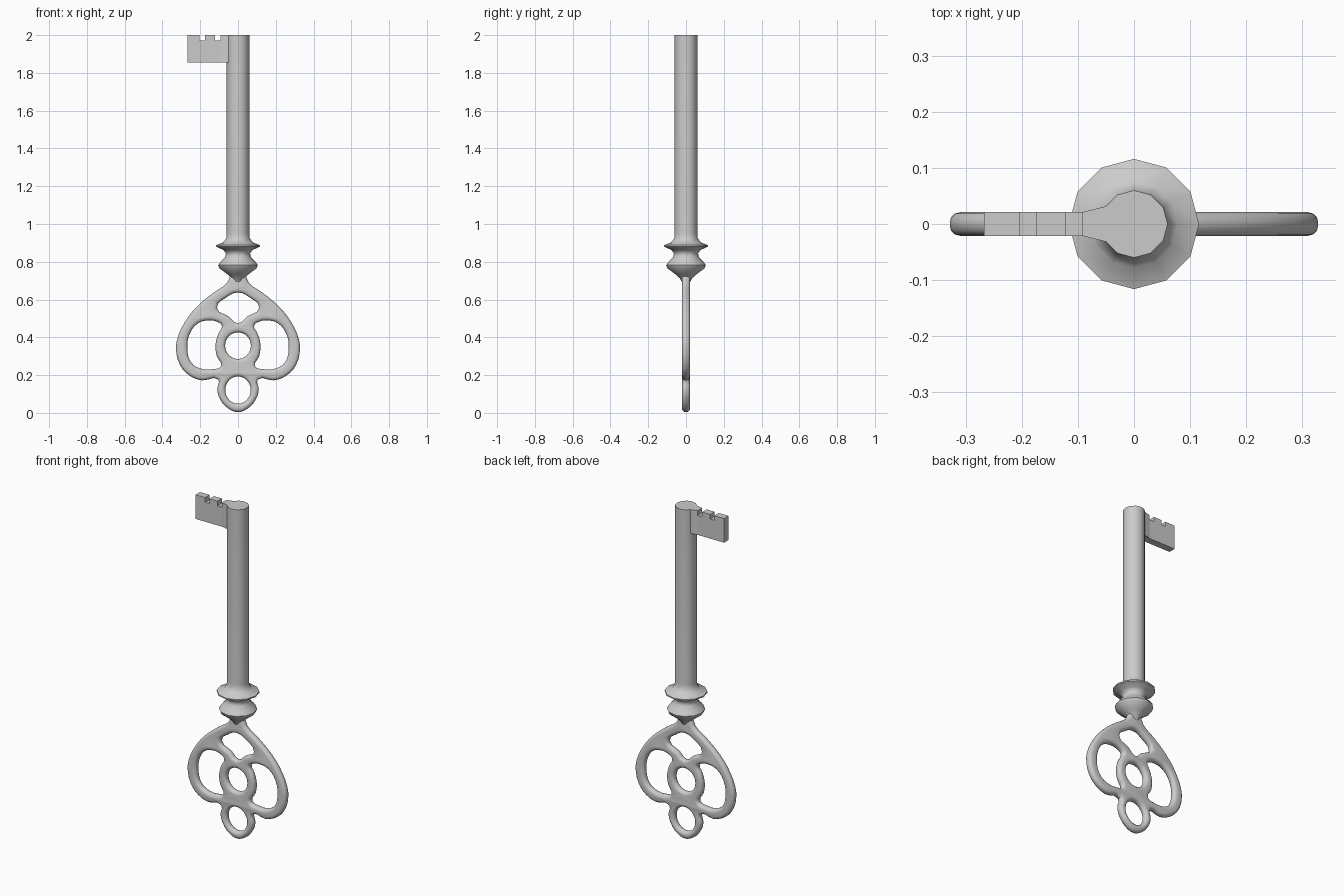
import bpy, bmesh, math

if "Cube" in bpy.data.objects:
    bpy.data.objects.remove(bpy.data.objects["Cube"])


def finish(ob, angle=40):
    bpy.ops.object.select_all(action='DESELECT')
    ob.select_set(True)
    bpy.context.view_layer.objects.active = ob
    bpy.ops.object.shade_smooth_by_angle(angle=math.radians(angle))


def mesh_object(name, bm):
    bmesh.ops.recalc_face_normals(bm, faces=bm.faces)
    me = bpy.data.meshes.new(name)
    bm.to_mesh(me)
    bm.free()
    ob = bpy.data.objects.new(name, me)
    bpy.context.collection.objects.link(ob)
    return ob


def lathe(name, profile, sides=12):
    bm = bmesh.new()
    rings = [[bm.verts.new((r * math.cos(i * math.tau / sides),
                            r * math.sin(i * math.tau / sides), z))
              for i in range(sides)] for r, z in profile]
    for a, b in zip(rings, rings[1:]):
        for i in range(sides):
            j = (i + 1) % sides
            bm.faces.new((a[i], a[j], b[j], b[i]))
    bm.faces.new(rings[0])
    bm.faces.new(rings[-1])
    return mesh_object(name, bm)


def prism(name, points, direction):
    bm = bmesh.new()
    face = bm.faces.new([bm.verts.new(p) for p in points])
    new = bmesh.ops.extrude_face_region(bm, geom=[face])['geom']
    bmesh.ops.translate(bm, vec=direction,
                        verts=[v for v in new if isinstance(v, bmesh.types.BMVert)])
    return mesh_object(name, bm)


def mirrored(half):
    return half + [(-x, z) for x, z in reversed(half) if x > 1e-6]


def circle(cz, rx, rz, n=10):
    return [(rx * math.cos(i * math.tau / n), cz + rz * math.sin(i * math.tau / n))
            for i in range(n)]


# Shaft with turned collars
finish(lathe("shaft", [
    (0.02, 0.69), (0.032, 0.712), (0.058, 0.735), (0.098, 0.765), (0.105, 0.782),
    (0.092, 0.80), (0.068, 0.825), (0.064, 0.845), (0.078, 0.863), (0.116, 0.88),
    (0.116, 0.888), (0.078, 0.903), (0.062, 0.925), (0.06, 0.95), (0.06, 2.0)]), 50)

# Toothed bit, and the flare joining it to the shaft
bit = [(-0.02, 1.855), (-0.267, 1.855), (-0.267, 2.0), (-0.203, 2.0), (-0.203, 1.972),
       (-0.175, 1.972), (-0.175, 2.0), (-0.122, 2.0), (-0.122, 1.972), (-0.092, 1.972),
       (-0.092, 2.0), (-0.02, 2.0)]
finish(prism("bit", [(x, -0.021, z) for x, z in bit], (0, 0.042, 0)), 30)
flare = [(-0.092, 0.021), (-0.052, 0.031), (-0.03, 0.031),
         (-0.03, -0.031), (-0.052, -0.031), (-0.092, -0.021)]
finish(prism("bit_flare", [(x, y, 1.856) for x, y in flare], (0, 0, 0.144)), 30)

# Pierced bow: one rounded outline with five openings
outline = mirrored([
    (0.035, 0.73), (0.058, 0.688), (0.13, 0.636), (0.22, 0.56), (0.285, 0.475),
    (0.322, 0.39), (0.328, 0.335), (0.308, 0.255), (0.26, 0.20), (0.19, 0.172),
    (0.105, 0.177), (0.11, 0.125), (0.095, 0.072), (0.05, 0.022), (0, 0.004)])
top_hole = mirrored([(0, 0.637), (0.06, 0.612), (0.112, 0.555), (0.05, 0.512), (0, 0.475)])
side_hole = [(0.085, 0.462), (0.11, 0.482), (0.15, 0.49), (0.21, 0.475), (0.255, 0.42),
             (0.268, 0.345), (0.25, 0.27), (0.20, 0.235), (0.13, 0.232), (0.09, 0.247),
             (0.112, 0.30), (0.119, 0.36), (0.104, 0.42)]
other_side = [(-x, z) for x, z in side_hole]

cu = bpy.data.curves.new("bow", 'CURVE')
cu.dimensions = '2D'
cu.fill_mode = 'BOTH'
cu.resolution_u = 3
cu.extrude = 0.003
cu.bevel_depth = 0.018
cu.offset = -0.018
cu.bevel_resolution = 2
for pts in (outline, top_hole, side_hole, other_side,
            circle(0.356, 0.068, 0.07), circle(0.121, 0.067, 0.072)):
    sp = cu.splines.new('BEZIER')
    sp.bezier_points.add(len(pts) - 1)
    sp.use_cyclic_u = True
    for bp, (x, z) in zip(sp.bezier_points, pts):
        bp.co = (x, z, 0)
        bp.handle_left_type = bp.handle_right_type = 'AUTO'
bow = bpy.data.objects.new("bow", cu)
bow.rotation_euler.x = math.pi / 2
bpy.context.collection.objects.link(bow)
bpy.ops.object.select_all(action='DESELECT')
bow.select_set(True)
bpy.context.view_layer.objects.active = bow
bpy.ops.object.convert(target='MESH')
bow = bpy.context.view_layer.objects.active
bm = bmesh.new()
bm.from_mesh(bow.data)
bmesh.ops.remove_doubles(bm, verts=bm.verts, dist=0.0002)
bmesh.ops.recalc_face_normals(bm, faces=bm.faces)
bm.to_mesh(bow.data)
bm.free()
finish(bow, 50)
